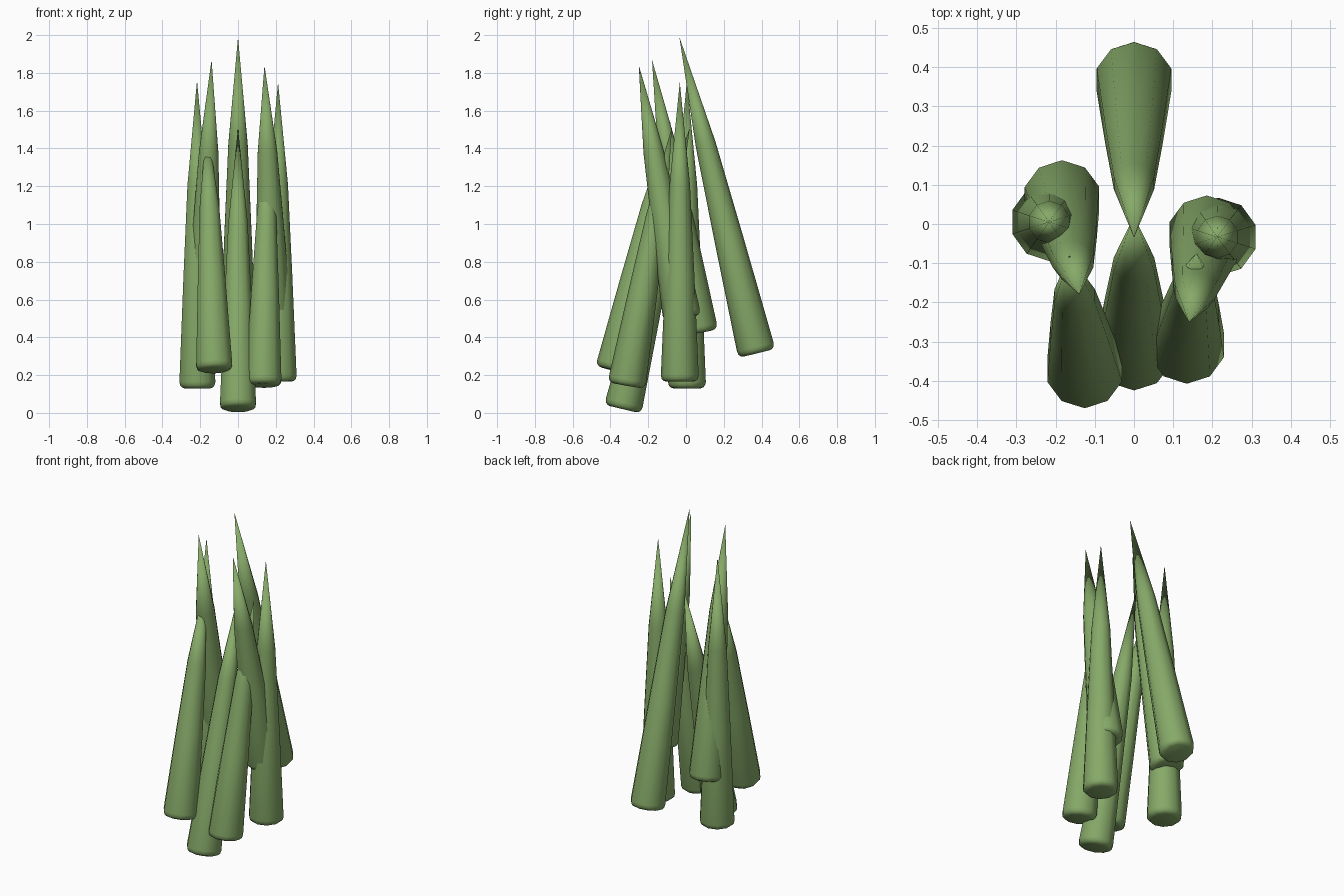
import bpy, bmesh, math
from mathutils import Vector

if "Cube" in bpy.data.objects:
    bpy.data.objects.remove(bpy.data.objects["Cube"])

SIDES = 10
green = bpy.data.materials.new("leaf_green")
green.diffuse_color = (0.24, 0.4, 0.14, 1)
green.use_nodes = True
green.node_tree.nodes["Principled BSDF"].inputs["Base Color"].default_value = green.diffuse_color


def spike(name, base, tip):
    """Tapered ten-sided leaf: rounded butt at base, point at tip."""
    base, tip = Vector(base), Vector(tip)
    axis = tip - base
    length = axis.length
    # (radius, height) rings: rounded butt, slow taper, shoulder
    rings = [(0.072, 0), (0.086, 0.005), (0.096, 0.016), (0.1, 0.034),
             (0.077, 0.36 * length), (0.054, 0.66 * length)]
    w = axis.normalized()
    u = (Vector((1, 0, 0)) - w * w.x).normalized()
    v = w.cross(u)
    bm = bmesh.new()
    loops = []
    for r, h in rings:
        loop = []
        for i in range(SIDES):
            a = math.pi / 2 + math.tau * i / SIDES
            loop.append(bm.verts.new(base + w * h + r * (u * math.cos(a) + v * math.sin(a))))
        loops.append(loop)
    point = bm.verts.new(tip)
    bm.faces.new(loops[0][::-1])
    for i in range(SIDES):
        j = (i + 1) % SIDES
        for lo, hi in zip(loops, loops[1:]):
            bm.faces.new((lo[i], lo[j], hi[j], hi[i]))
        bm.faces.new((loops[-1][i], loops[-1][j], point))
    for f in bm.faces:
        f.smooth = True
    mesh = bpy.data.meshes.new(name)
    bm.to_mesh(mesh)
    bm.free()
    mesh.materials.append(green)
    bpy.context.collection.objects.link(bpy.data.objects.new(name, mesh))


# Cluster of leaves leaning together: name, base centre, tip
leaves = [
    ("back_leaf", (0, 0.375, 0.315), (0, -0.035, 1.99)),
    ("back_left_leaf", (-0.185, 0.07, 0.425), (-0.14, -0.18, 1.87)),
    ("back_right_leaf", (0.187, -0.02, 0.5), (0.14, -0.25, 1.84)),
    ("left_leaf", (-0.215, 0.005, 0.13), (-0.217, 0.005, 1.76)),
    ("right_leaf", (0.215, -0.033, 0.165), (0.212, -0.033, 1.75)),
    ("front_left_leaf", (-0.125, -0.38, 0.225), (-0.165, -0.08, 1.54)),
    ("front_leaf", (0, -0.335, 0.02), (0, 0.02, 1.51)),
    ("front_right_leaf", (0.134, -0.315, 0.145), (0.16, -0.075, 1.51)),
]
for leaf in leaves:
    spike(*leaf)
